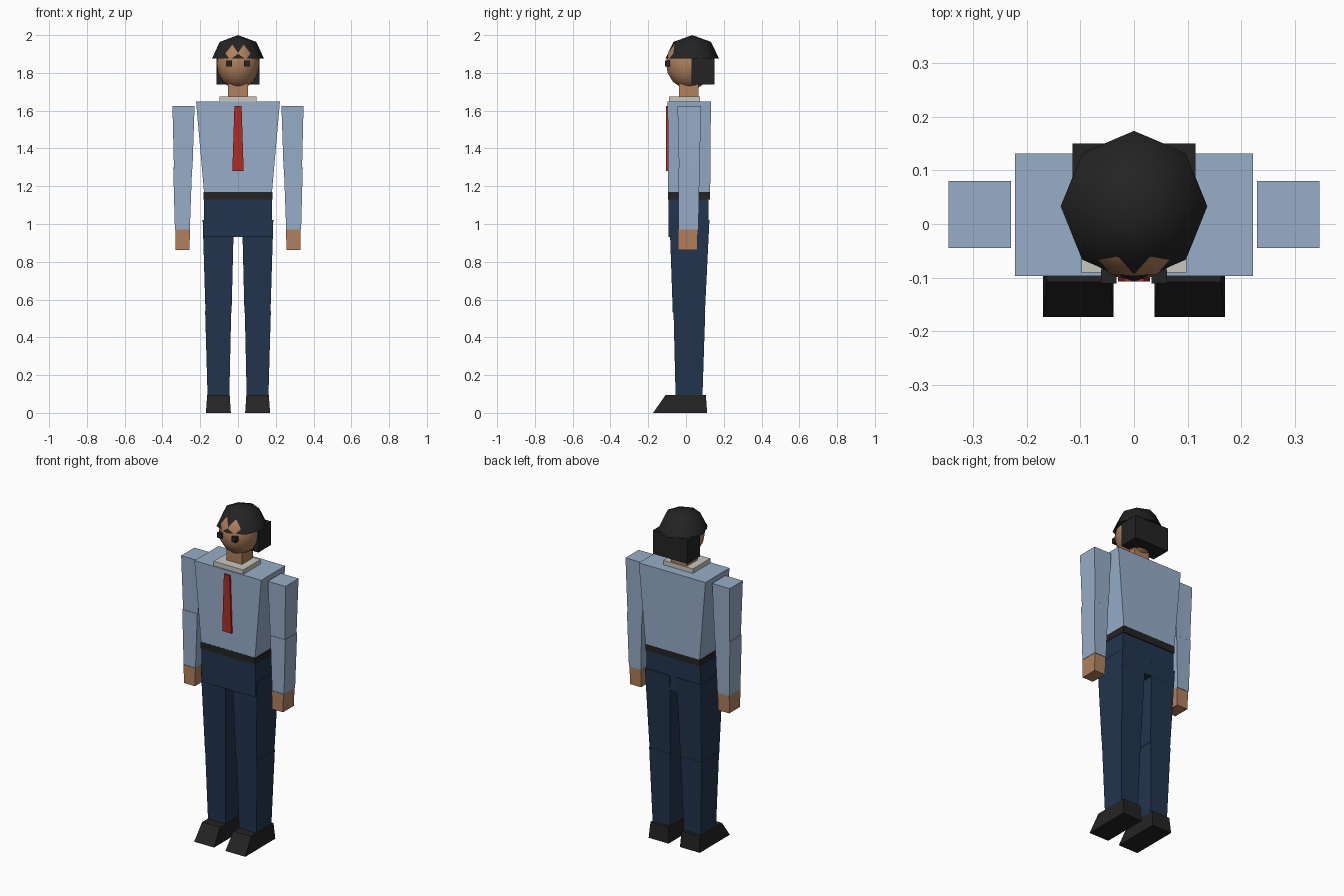
import bpy, bmesh
from mathutils import Matrix

if "Cube" in bpy.data.objects:
    bpy.data.objects.remove(bpy.data.objects["Cube"])


def material(name, r, g, b):
    m = bpy.data.materials.new(name)
    m.diffuse_color = (r, g, b, 1)
    m.use_nodes = True
    m.node_tree.nodes["Principled BSDF"].inputs["Base Color"].default_value = m.diffuse_color
    return m


SHIRT = material("light_blue_cloth", 0.31, 0.42, 0.58)
SKIN = material("skin", 0.44, 0.22, 0.11)
NAVY = material("navy_cloth", 0.016, 0.035, 0.075)
BLACK = material("black", 0.017, 0.017, 0.017)
RED = material("red", 0.42, 0.026, 0.018)
CREAM = material("off_white", 0.58, 0.58, 0.53)


def finish(name, bm, mat, smooth=False):
    bmesh.ops.recalc_face_normals(bm, faces=bm.faces)
    me = bpy.data.meshes.new(name)
    bm.to_mesh(me)
    bm.free()
    me.materials.append(mat)
    for p in me.polygons:
        p.use_smooth = smooth
    ob = bpy.data.objects.new(name, me)
    bpy.context.collection.objects.link(ob)
    return ob


def block(name, mat, z0, low, z1, top=None, side=1):
    """Tapered box between two rectangles (x0, x1, y0, y1)."""
    top = top or low
    bm = bmesh.new()
    rings = []
    for z, (x0, x1, y0, y1) in ((z0, low), (z1, top)):
        rings.append([bm.verts.new((side * x, y, z))
                      for x, y in ((x0, y0), (x1, y0), (x1, y1), (x0, y1))])
    a, b = rings
    bm.faces.new(a)
    bm.faces.new(b)
    for i in range(4):
        j = (i + 1) % 4
        bm.faces.new((a[i], a[j], b[j], b[i]))
    return finish(name, bm, mat)


def ball(name, mat, centre, radii, seg, rings, half=False):
    bm = bmesh.new()
    bmesh.ops.create_uvsphere(bm, u_segments=seg, v_segments=rings, radius=1)
    if half:  # keep the upper dome and close it underneath
        bmesh.ops.bisect_plane(bm, geom=bm.verts[:] + bm.edges[:] + bm.faces[:], dist=1e-4,
                               plane_co=(0, 0, 0), plane_no=(0, 0, -1), clear_outer=True)
        bmesh.ops.holes_fill(bm, edges=[e for e in bm.edges if e.is_boundary])
    bm.transform(Matrix.Translation(centre) @ Matrix.Diagonal((*radii, 1)))
    ob = finish(name, bm, mat, True)
    bpy.context.view_layer.objects.active = ob
    ob.select_set(True)
    bpy.ops.object.shade_smooth_by_angle(angle=1.0)
    ob.select_set(False)
    return ob


# Trunk
block("hips", NAVY, 0.93, (-0.18, 0.18, -0.092, 0.12), 1.13)
block("belt", BLACK, 1.13, (-0.182, 0.182, -0.096, 0.126), 1.17)
block("shirt_body", SHIRT, 1.17, (-0.18, 0.18, -0.095, 0.128),
      1.648, (-0.222, 0.222, -0.097, 0.132))
block("collar", CREAM, 1.648, (-0.098, 0.098, -0.091, 0.075), 1.675)
block("tie", RED, 1.28, (-0.03, 0.03, -0.107, -0.094), 1.625, (-0.019, 0.019, -0.107, -0.094))
block("neck", SKIN, 1.66, (-0.052, 0.052, -0.037, 0.067), 1.76)

# Head
ball("head", SKIN, (0, 0.02, 1.85), (0.113, 0.126, 0.137), 16, 8)
ball("hair_cap", BLACK, (0, 0.033, 1.877), (0.137, 0.141, 0.123), 8, 4, half=True)
block("hair_back", BLACK, 1.738, (-0.115, 0.115, 0.03, 0.15), 1.88)

# Limbs, mirrored left and right
for s, tag in ((1, "left"), (-1, "right")):
    block("eye_" + tag, BLACK, 1.834, (0.033, 0.062, -0.111, -0.085), 1.865, side=s)
    block("upper_arm_" + tag, SHIRT, 1.29, (0.241, 0.339, -0.037, 0.072),
          1.625, (0.23, 0.347, -0.045, 0.08), s)
    block("lower_arm_" + tag, SHIRT, 0.97, (0.255, 0.334, -0.04, 0.066),
          1.30, (0.243, 0.343, -0.04, 0.072), s)
    block("hand_" + tag, SKIN, 0.862, (0.257, 0.33, -0.043, 0.06),
          0.972, (0.254, 0.332, -0.043, 0.063), s)
    block("thigh_" + tag, NAVY, 0.53, (0.034, 0.172, -0.07, 0.1),
          1.02, (0.022, 0.187, -0.087, 0.124), s)
    block("shin_" + tag, NAVY, 0.085, (0.046, 0.161, -0.055, 0.087),
          0.54, (0.036, 0.174, -0.066, 0.102), s)
    block("shoe_" + tag, BLACK, 0, (0.038, 0.17, -0.174, 0.112),
          0.095, (0.044, 0.163, -0.108, 0.105), s)
